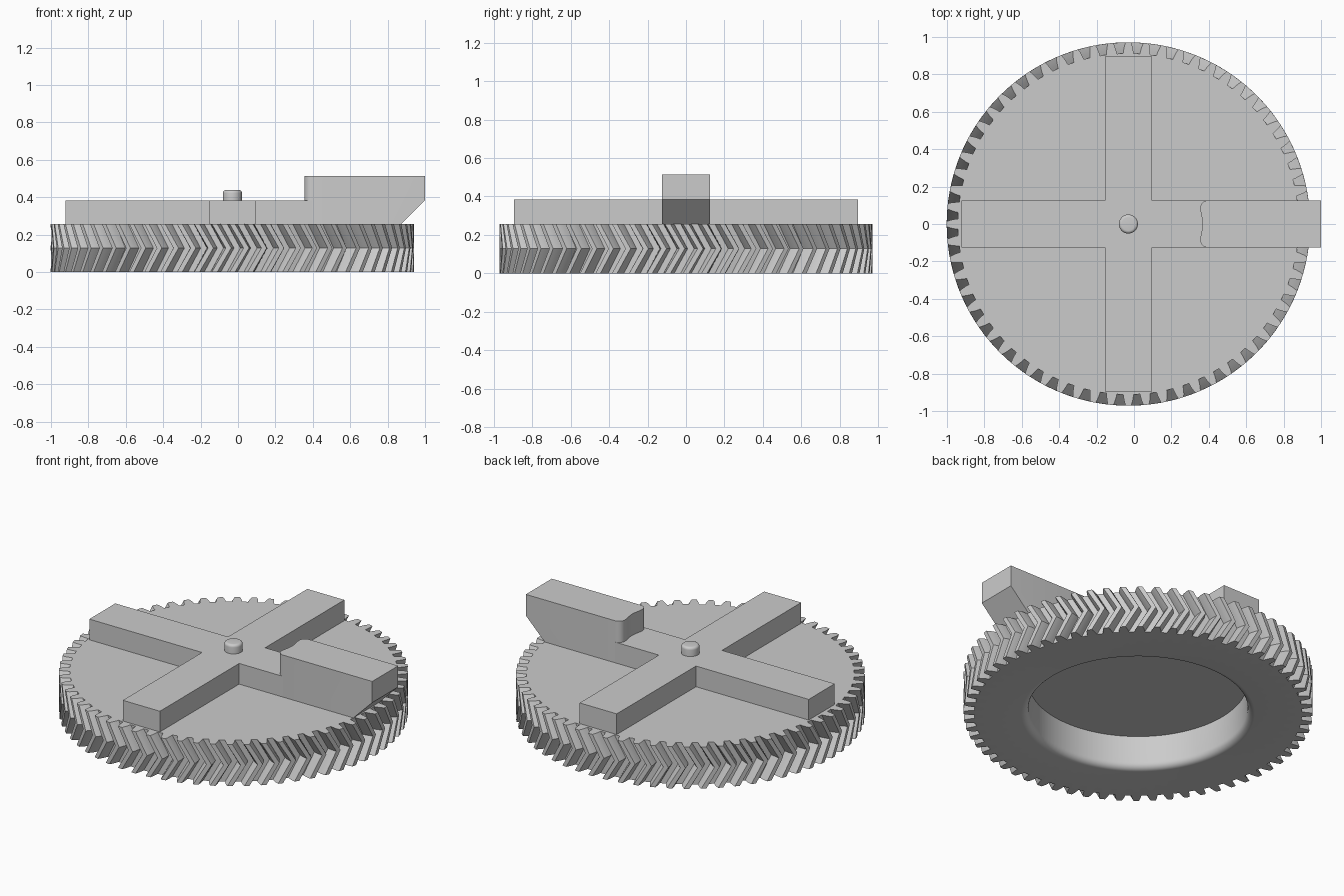
import bpy, bmesh, math
from mathutils import Vector

cube = bpy.data.objects.get("Cube")
if cube:
    bpy.data.objects.remove(cube, do_unlink=True)

grey = bpy.data.materials.new("plain grey")
grey.use_nodes = True
GREY = (0.6, 0.6, 0.6, 1)
grey.diffuse_color = GREY
grey.node_tree.nodes["Principled BSDF"].inputs["Base Color"].default_value = GREY

CX = -0.03            # hub axis
GEAR_TOP = 0.256
ARM_TOP = 0.383
HALF = 0.126          # half width of the arms


def finish(name, bm, smooth=None):
    bmesh.ops.recalc_face_normals(bm, faces=bm.faces)
    mesh = bpy.data.meshes.new(name)
    bm.to_mesh(mesh)
    bm.free()
    mesh.materials.append(grey)
    ob = bpy.data.objects.new(name, mesh)
    bpy.context.collection.objects.link(ob)
    if smooth:
        bpy.ops.object.select_all(action='DESELECT')
        ob.select_set(True)
        bpy.context.view_layer.objects.active = ob
        bpy.ops.object.shade_smooth_by_angle(angle=math.radians(smooth))
    return ob


def skin(bm, rings):
    """Join equal rings of points with quads and cap both ends."""
    loops = [[bm.verts.new(p) for p in ring] for ring in rings]
    for a, b in zip(loops, loops[1:]):
        for i in range(len(a)):
            j = (i + 1) % len(a)
            bm.faces.new((a[i], a[j], b[j], b[i]))
    bm.faces.new(loops[0])
    bm.faces.new(loops[-1])


def extrude(bm, outline, z0, z1):
    skin(bm, [[(x, y, z) for x, y in outline] for z in (z0, z1)])


# Herringbone gear with a round recess underneath
TEETH = 64
TWIST = 0.077
PITCH = math.tau / TEETH
flank = [(0.31, 0.912), (0.275, 0.932), (0.22, 0.953), (0.15, 0.9715)]
tooth = [(-f, r) for f, r in flank] + [(f, r) for f, r in reversed(flank)]
polar = [((t + f) * PITCH, r) for t in range(TEETH) for f, r in tooth]


def tooth_ring(z, twist):
    return [(CX + r * math.cos(a + twist), r * math.sin(a + twist), z) for a, r in polar]


def round_ring(r, z):
    return [(CX + r * math.cos(a), r * math.sin(a), z) for a, _ in polar]


rings = [tooth_ring(GEAR_TOP, 0), tooth_ring(GEAR_TOP / 2, TWIST), tooth_ring(0, 0)]
FILLET = 0.04
for k in range(7):
    a = k / 6 * math.pi / 2
    rings.append(round_ring(0.65 - FILLET * math.sin(a), FILLET * (1 - math.cos(a))))
rings.append(round_ring(0.61, 0.205))
bm = bmesh.new()
skin(bm, rings)
finish("herringbone_gear", bm, 25)

# Cross of four arms; the right one stops where the raised block takes over
BLOCK_IN, CORNER = 0.355, 0.04
reach = [BLOCK_IN + CORNER - CX, 0.895, 0.892, 0.895]
outline = []
for k, length in enumerate(reach):
    c, s = [(1, 0), (0, 1), (-1, 0), (0, -1)][k]
    for u, v in ((length, -HALF), (length, HALF), (HALF, HALF)):
        outline.append((CX + u * c - v * s, u * s + v * c))
bm = bmesh.new()
extrude(bm, outline, GEAR_TOP, ARM_TOP)
finish("cross_arms", bm)

# Raised block: rounded, slightly hollow inner end and slanted outer underside
half_end = []
for k in range(7):
    a = k / 6 * math.pi / 2
    half_end.append((BLOCK_IN + CORNER * (1 - math.sin(a)),
                     HALF - CORNER * (1 - math.cos(a))))
flat = HALF - CORNER
for k in range(1, 5):
    y = flat * (1 - k / 5)
    half_end.append((BLOCK_IN + 0.012 * (0.5 - 0.5 * math.cos(math.pi * k / 5)), y))
outline = [(1, HALF)] + half_end + [(BLOCK_IN + 0.012, 0)]
outline += [(x, -y) for x, y in reversed(half_end)] + [(1, -HALF)]
bm = bmesh.new()
extrude(bm, outline, GEAR_TOP, 0.514)
cut = bmesh.ops.bisect_plane(bm, geom=bm.verts[:] + bm.edges[:] + bm.faces[:],
                             plane_co=Vector((0.872, 0, GEAR_TOP)),
                             plane_no=Vector((1, 0, -1)), clear_outer=True)
bmesh.ops.holes_fill(bm, edges=[e for e in bm.edges if e.is_boundary])
finish("raised_block", bm, 30)

# Centre pin with a rounded top
R, TOP, ROUND, SIDES = 0.051, 0.438, 0.016, 48
profile = [(R, ARM_TOP - 0.01)]
for k in range(6):
    a = k / 5 * math.pi / 2
    profile.append((R - ROUND * (1 - math.cos(a)), TOP - ROUND * (1 - math.sin(a))))
bm = bmesh.new()
skin(bm, [[(CX + r * math.cos(i * math.tau / SIDES), r * math.sin(i * math.tau / SIDES), z)
           for i in range(SIDES)] for r, z in profile])
finish("centre_pin", bm, 30)
